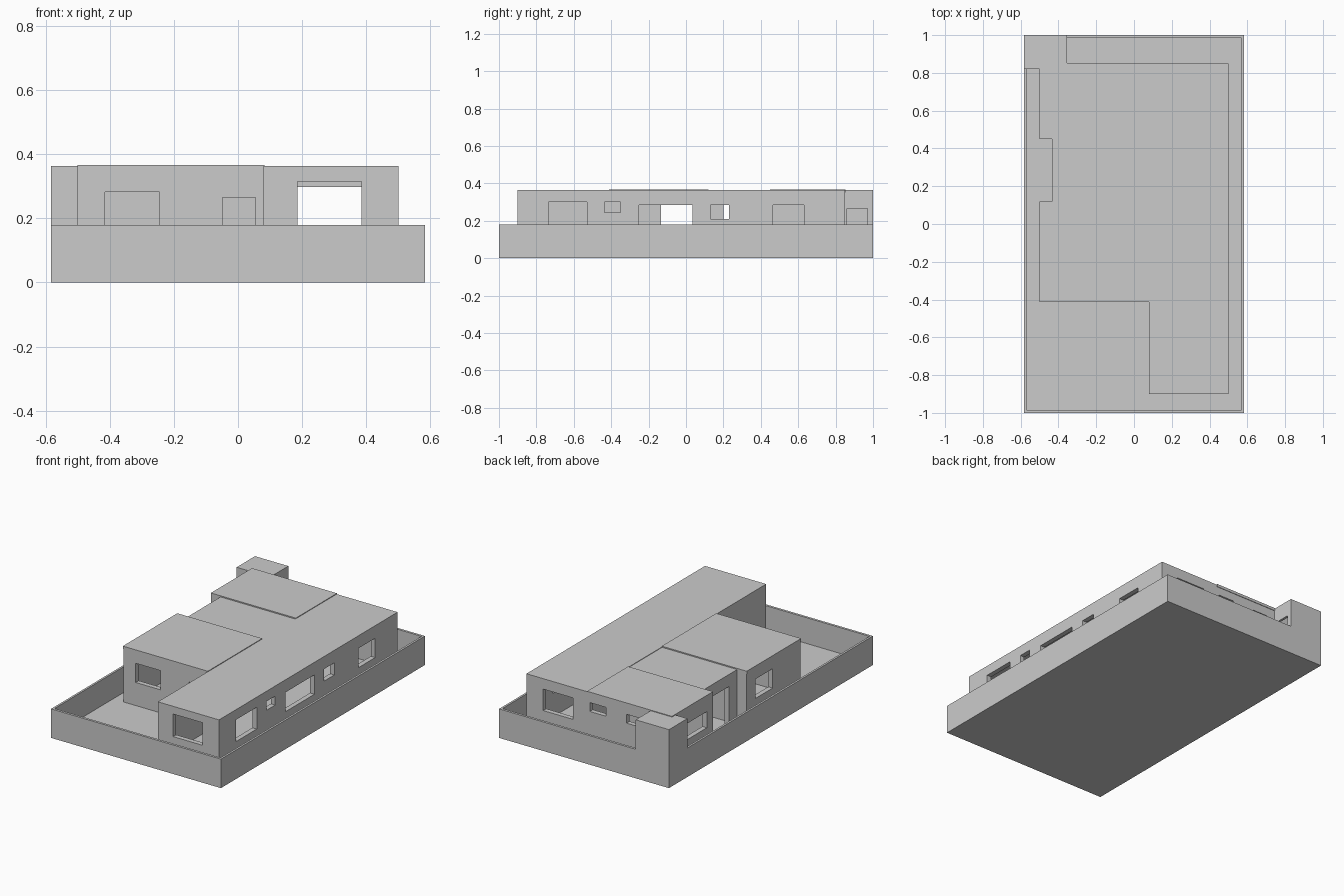
import bpy, bmesh
from mathutils import Vector

FLOOR, WALL = 0.02, 0.03


def box(name, x0, x1, y0, y1, z0, z1):
    bm = bmesh.new()
    bmesh.ops.create_cube(bm, size=1)
    for v in bm.verts:
        v.co = Vector(((x0 + x1) / 2 + v.co.x * (x1 - x0),
                       (y0 + y1) / 2 + v.co.y * (y1 - y0),
                       (z0 + z1) / 2 + v.co.z * (z1 - z0)))
    me = bpy.data.meshes.new(name)
    bm.to_mesh(me)
    bm.free()
    ob = bpy.data.objects.new(name, me)
    bpy.context.collection.objects.link(ob)
    return ob


def carve(ob, cuts):
    """Subtract a list of boxes from an object."""
    for c in cuts:
        cutter = box("cutter", *c)
        cutter.hide_render = True
        mod = ob.modifiers.new("cut", 'BOOLEAN')
        mod.operation = 'DIFFERENCE'
        mod.solver = 'EXACT'
        mod.object = cutter
        bpy.context.view_layer.objects.active = ob
        bpy.ops.object.modifier_apply(modifier=mod.name)
        bpy.data.objects.remove(cutter)


def x_hole(x, y0, y1, z0, z1):
    """Opening through a wall lying at constant x."""
    return (x - 0.045, x + 0.045, y0, y1, z0, z1)


def y_hole(y, x0, x1, z0, z1):
    """Opening through a wall lying at constant y."""
    return (x0, x1, y - 0.045, y + 0.045, z0, z1)


# Plot: ground slab with its boundary wall, hollowed from one block
plot = box("boundary_wall", -0.583, 0.583, -1, 1, 0, 0.18)
carve(plot, [(-0.57, 0.57, -0.985, 0.985, FLOOR, 0.3)])

# Long wing on the right side, with windows and inner doorways
wing = box("long_wing", 0.08, 0.5, -0.9, 0.85, FLOOR, 0.363)
carve(wing, [
    (0.08 + WALL, 0.5 - WALL, -0.9 + WALL, 0.85 - WALL, FLOOR - 0.01, 0.345),
    x_hole(0.5, -0.735, -0.53, 0.165, 0.30),
    x_hole(0.5, -0.435, -0.35, 0.245, 0.30),
    x_hole(0.5, -0.25, 0.035, 0.165, 0.285),
    x_hole(0.5, 0.13, 0.23, 0.21, 0.285),
    x_hole(0.5, 0.465, 0.63, 0.165, 0.285),
    y_hole(-0.9, 0.185, 0.385, 0.175, 0.315),
    y_hole(0.85, 0.18, 0.385, 0.165, 0.298),
    x_hole(0.095, -0.25, 0.05, FLOOR - 0.01, 0.3),
    x_hole(0.095, 0.2, 0.38, FLOOR - 0.01, 0.3),
])

# Front left room
front_room = box("front_room", -0.5, 0.08, -0.41, 0.12, FLOOR, 0.35)
carve(front_room, [
    (-0.5 + WALL, 0.1, -0.41 + WALL, 0.12 - WALL, FLOOR - 0.01, 0.345),
    y_hole(-0.41, -0.415, -0.245, 0.163, 0.282),
    y_hole(-0.41, -0.048, 0.055, FLOOR - 0.01, 0.265),
    x_hole(-0.5, -0.135, 0.035, 0.165, 0.285),
])

# Recessed entrance hall, slightly lower roof
hall = box("entrance_hall", -0.435, 0.08, 0.12, 0.45, FLOOR, 0.36)
carve(hall, [
    (-0.435 + WALL, 0.1, 0.1, 0.47, FLOOR - 0.01, 0.345),
    x_hole(-0.435, 0.2, 0.36, FLOOR - 0.01, 0.285),
])

# Back left room
back_room = box("back_room", -0.5, 0.08, 0.45, 0.85, FLOOR, 0.35)
carve(back_room, [
    (-0.5 + WALL, 0.1, 0.45 + WALL, 0.85 - WALL, FLOOR - 0.01, 0.345),
    x_hole(-0.5, 0.51, 0.70, 0.165, 0.265),
    y_hole(0.85, -0.045, 0.065, 0.245, 0.30),
    y_hole(0.85, -0.30, -0.187, 0.24, 0.295),
])

# Raised roof slabs over the two left rooms
box("front_roof_slab", -0.501, 0.082, -0.413, 0.12, 0.35, 0.367)
box("back_roof_slab", -0.501, 0.082, 0.45, 0.853, 0.35, 0.367)

# Small corner store with a door facing the yard
store = box("corner_store", -0.5835, -0.355, 0.82, 1.0, FLOOR, 0.363)
carve(store, [
    (-0.57, -0.37, 0.852, 0.985, FLOOR - 0.01, 0.35),
    x_hole(-0.355, 0.862, 0.97, FLOOR - 0.01, 0.265),
])
